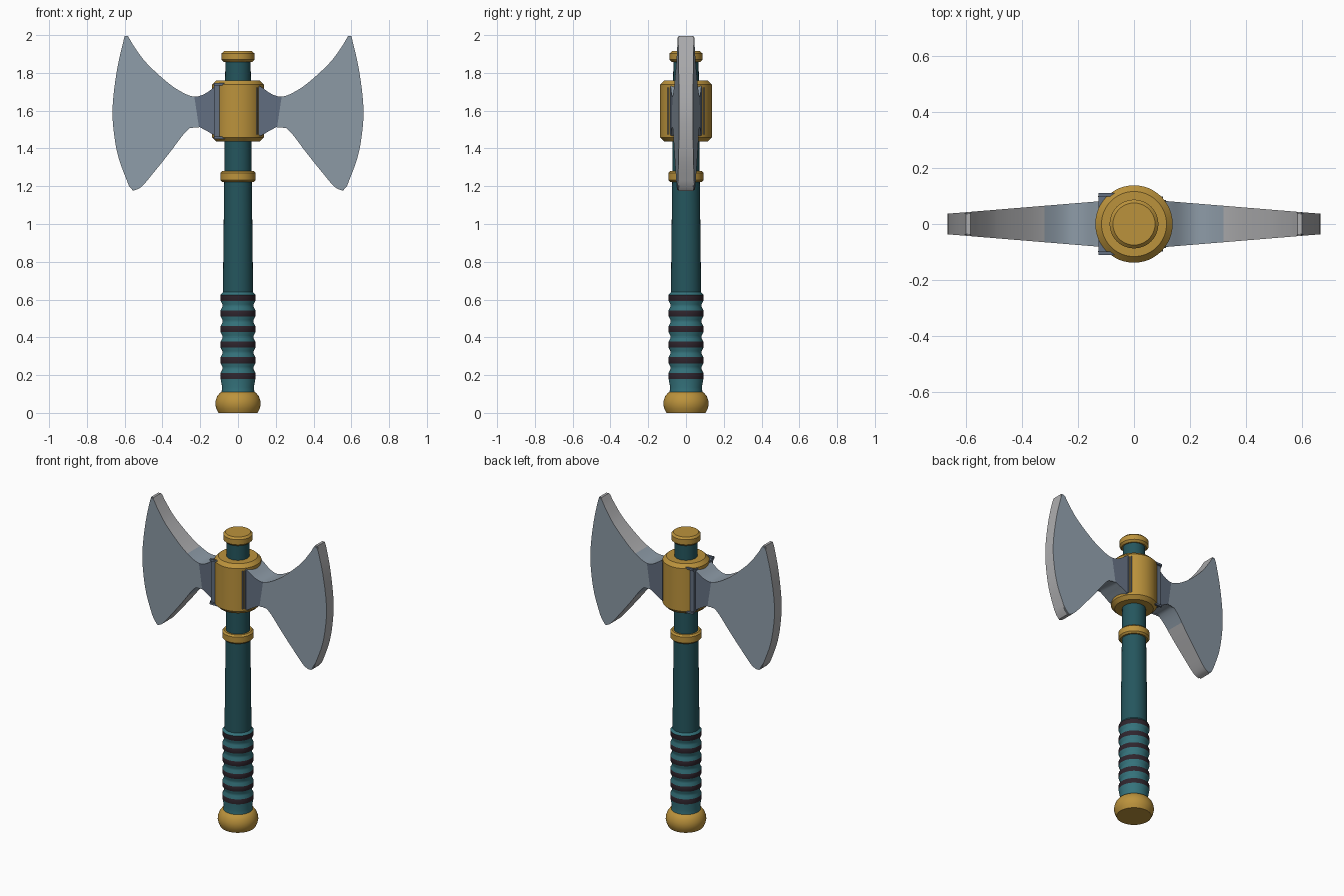
import bpy, bmesh, math
from mathutils import Vector

if "Cube" in bpy.data.objects:
    bpy.data.objects.remove(bpy.data.objects["Cube"])


def material(name, rgb):
    m = bpy.data.materials.new(name)
    m.diffuse_color = (*rgb, 1)
    m.use_nodes = True
    m.node_tree.nodes["Principled BSDF"].inputs["Base Color"].default_value = m.diffuse_color
    return m


GOLD = material("gold", (0.50, 0.29, 0.045))
STEEL = material("blue steel", (0.27, 0.33, 0.39))
RIM = material("bright steel rim", (0.42, 0.42, 0.43))
ROOT = material("dark steel", (0.125, 0.16, 0.22))
TEAL = material("dark teal", (0.018, 0.092, 0.11))
GRIP = material("light teal", (0.035, 0.17, 0.20))
DARK = material("dark wrap", (0.028, 0.018, 0.026))


def finish(name, bm, mats, angle=35):
    bmesh.ops.recalc_face_normals(bm, faces=bm.faces)
    me = bpy.data.meshes.new(name)
    bm.to_mesh(me)
    bm.free()
    for m in mats:
        me.materials.append(m)
    me.shade_smooth()
    me.set_sharp_from_angle(angle=math.radians(angle))
    ob = bpy.data.objects.new(name, me)
    bpy.context.collection.objects.link(ob)
    return ob


def lathe(name, profile, mats, rule=None, sides=48):
    """Closed solid of revolution from (radius, z) points; rule(i) picks a material per band."""
    bm = bmesh.new()
    rings = []
    for r, z in profile:
        rings.append([bm.verts.new((r * math.cos(2 * math.pi * k / sides),
                                    r * math.sin(2 * math.pi * k / sides), z)) for k in range(sides)])
    for i in range(len(rings) - 1):
        for k in range(sides):
            n = (k + 1) % sides
            f = bm.faces.new((rings[i][k], rings[i][n], rings[i + 1][n], rings[i + 1][k]))
            f.material_index = rule(i) if rule else 0
    bm.faces.new(rings[0])
    bm.faces.new(rings[-1])
    return finish(name, bm, mats)


def band(name, r, z0, z1, c):
    lathe(name, [(r - c, z0), (r, z0 + c), (r, z1 - c), (r - c, z1)], [GOLD])


# handle: pommel, grip with wraps, shaft
lathe("pommel", [(0.104, 0), (0.115, 0.022), (0.12, 0.045), (0.118, 0.066),
                 (0.11, 0.088), (0.097, 0.105), (0.085, 0.112)], [GOLD])
prof, dark_bands = [(0.088, 0.105), (0.084, 0.135)], set()
for i in range(6):
    z = 0.196 + i * 0.0826
    dark_bands.add(len(prof))
    prof += [(0.092, z - 0.016), (0.092, z + 0.016)]
    if i < 5:
        prof += [(0.083, z + 0.034), (0.083, z + 0.049)]
prof.append((0.079, 0.64))
lathe("grip", prof, [GRIP, DARK], lambda i: 1 if i in dark_bands else 0)
lathe("shaft", [(0.08, 0.62), (0.077, 0.9), (0.073, 1.22), (0.07, 1.5), (0.067, 1.87)], [TEAL])

# gold fittings
band("lower_ring", 0.093, 1.222, 1.28, 0.01)
band("collar", 0.138, 1.437, 1.76, 0.022)
band("top_cap", 0.087, 1.858, 1.915, 0.012)


def curve(pts, steps=5):
    """Catmull-Rom samples through the points."""
    p = [Vector(q) for q in pts]
    p = [2 * p[0] - p[1]] + p + [2 * p[-1] - p[-2]]
    out = []
    for a, b, c, d in zip(p, p[1:], p[2:], p[3:]):
        for s in range(steps):
            t = s / steps
            out.append(0.5 * (2 * b + (c - a) * t + (2 * a - 5 * b + 4 * c - d) * t * t
                              + (3 * b - a - 3 * c + d) * t ** 3))
    return out + [p[-2]]


UPPER = [(0.08, 1.735), (0.115, 1.73), (0.18, 1.687), (0.235, 1.675), (0.30, 1.70),
         (0.38, 1.755), (0.487, 1.855), (0.55, 1.94), (0.583, 1.996)]
EDGE = [(0.60, 1.996), (0.638, 1.83), (0.662, 1.65), (0.661, 1.52), (0.635, 1.36), (0.577, 1.20)]
LOWER = [(0.555, 1.176), (0.51, 1.198), (0.44, 1.28), (0.36, 1.38), (0.275, 1.49),
         (0.225, 1.518), (0.17, 1.495), (0.115, 1.465), (0.08, 1.465)]


def half_thickness(x):
    return 0.083 - (x - 0.1) * 0.082


def blade(name, side):
    outline = curve(UPPER) + curve(EDGE) + curve(LOWER)
    bm = bmesh.new()
    loops = [[bm.verts.new((p.x, s * half_thickness(p.x), p.y)) for p in outline] for s in (-1, 1)]
    caps = [bm.faces.new(l) for l in loops]
    n = len(outline)
    for k in range(n):
        bm.faces.new((loops[0][k], loops[0][(k + 1) % n], loops[1][(k + 1) % n], loops[1][k]))
    rim_edges = [e for f in caps for e in f.edges]
    bmesh.ops.bevel(bm, geom=rim_edges, offset=0.009, segments=2, affect='EDGES', clamp_overlap=True)
    # slanted line between dark root and blade, and start of the bright rim
    for co, no in (((0.22, 0, 1.6), (1, 0, -0.15)), ((0.32, 0, 1.6), (1, 0, 0))):
        bmesh.ops.bisect_plane(bm, geom=bm.verts[:] + bm.edges[:] + bm.faces[:],
                               plane_co=co, plane_no=no)
    bm.normal_update()
    for f in bm.faces:
        c = f.calc_center_median()
        flat = abs(f.normal.y) > 0.9
        if flat and c.x - 0.15 * (c.z - 1.6) < 0.22:
            f.material_index = 2
        elif abs(f.normal.y) < 0.75 and c.x > 0.32:
            f.material_index = 1
    bmesh.ops.triangulate(bm, faces=[f for f in bm.faces if len(f.verts) > 4])
    for v in bm.verts:
        v.co.x *= side
    finish(name, bm, [STEEL, RIM, ROOT], 30)


def bracket(name, side):
    """Thick bevelled plate where the blade meets the collar."""
    bm = bmesh.new()
    bmesh.ops.create_cube(bm, size=1)
    for v in bm.verts:
        v.co = Vector((side * (0.09 + v.co.x * 0.05), v.co.y * 0.196, 1.598 + v.co.z * 0.272))
    bmesh.ops.bevel(bm, geom=bm.edges[:], offset=0.012, segments=2, affect='EDGES')
    finish(name, bm, [ROOT])


for label, side in (("right", 1), ("left", -1)):
    blade(label + "_blade", side)
    bracket(label + "_bracket", side)
